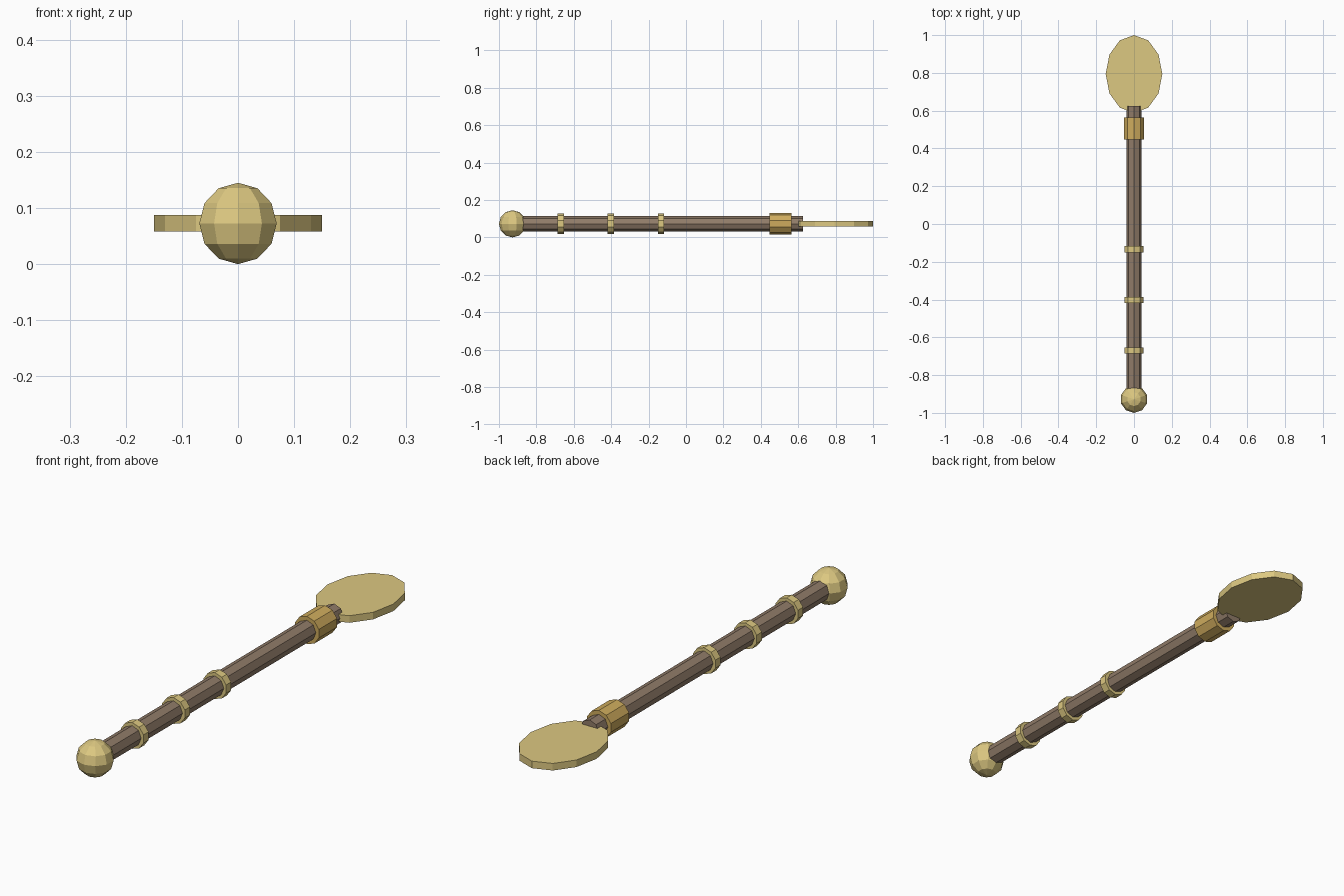
import bpy
from math import radians

if "Cube" in bpy.data.objects:
    bpy.data.objects.remove(bpy.data.objects["Cube"])

ZC = 0.0725  # height of the shared centre line


def material(name, rgb):
    m = bpy.data.materials.new(name)
    m.diffuse_color = (*rgb, 1)
    m.use_nodes = True
    m.node_tree.nodes["Principled BSDF"].inputs["Base Color"].default_value = m.diffuse_color
    return m


wood = material("wood", (0.28, 0.20, 0.14))
pale_gold = material("pale_gold", (0.72, 0.58, 0.22))
dark_gold = material("dark_gold", (0.62, 0.41, 0.11))


def finish(name, mat):
    ob = bpy.context.object
    ob.name = name
    ob.data.materials.append(mat)
    return ob


def rod(name, y0, y1, radius, sides, mat):
    """Prism along y with a corner pointing straight up."""
    bpy.ops.mesh.primitive_cylinder_add(
        vertices=sides, radius=radius, depth=y1 - y0,
        location=(0, (y0 + y1) / 2, ZC), rotation=(radians(90), 0, 0))
    return finish(name, mat)


# Long wooden handle
rod("handle", -0.93, 0.625, 0.041, 8, wood)

# Three grip rings
for i, y in enumerate((-0.67, -0.402, -0.134)):
    rod(f"grip_ring_{i + 1}", y - 0.0165, y + 0.0165, 0.054, 10, pale_gold)

# Collar near the head
rod("collar", 0.447, 0.565, 0.057, 10, dark_gold)

# Round pommel
bpy.ops.mesh.primitive_uv_sphere_add(
    segments=10, ring_count=6, radius=0.0725, location=(0, -0.9275, ZC))
finish("pommel", pale_gold)

# Flat oval head
bpy.ops.mesh.primitive_cylinder_add(
    vertices=12, radius=1, depth=0.029, location=(0, 0.794, ZC + 0.0005))
head = finish("oval_head", pale_gold)
head.scale = (0.15, 0.206, 1)
